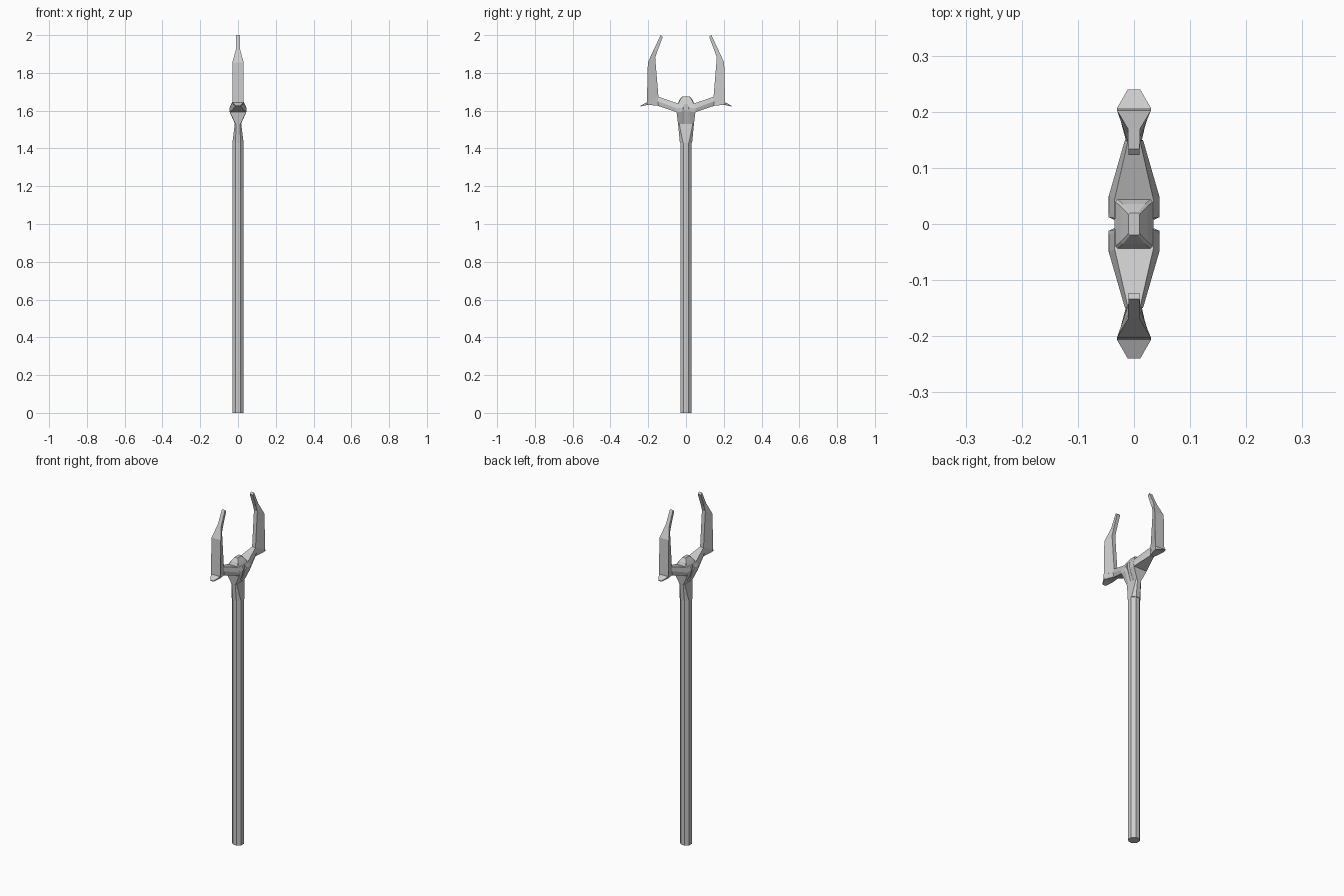
import bpy, bmesh, math


def finish(name, bm, mirror=False):
    bmesh.ops.recalc_face_normals(bm, faces=bm.faces)
    me = bpy.data.meshes.new(name)
    bm.to_mesh(me)
    bm.free()
    ob = bpy.data.objects.new(name, me)
    bpy.context.collection.objects.link(ob)
    if mirror:
        mod = ob.modifiers.new("Mirror", 'MIRROR')
        mod.use_axis = (False, True, False)
        mod.use_mirror_merge = False
    return ob


def bridge(name, rings, mirror=False):
    """Skin a chain of equal-sized rings and cap both ends."""
    bm = bmesh.new()
    vs = [[bm.verts.new(p) for p in r] for r in rings]
    n = len(vs[0])
    for a, b in zip(vs, vs[1:]):
        for i in range(n):
            j = (i + 1) % n
            bm.faces.new((a[i], a[j], b[j], b[i]))
    bm.faces.new(vs[0])
    bm.faces.new(vs[-1])
    return finish(name, bm, mirror)


def loft(name, sections, mirror=True):
    """Each section is a half outline of (half width, y, z), reflected in x."""
    rings = [list(s) + [(-x, y, z) for x, y, z in reversed(s)] for s in sections]
    return bridge(name, rings, mirror)


def octagon(z, r):
    return [(r * math.cos(a), r * math.sin(a), z)
            for a in (math.pi / 8 + i * math.pi / 4 for i in range(8))]


def chamfered(z, hx, hy, c):
    pts = [(hx, hy - c), (hx - c, hy), (-hx + c, hy), (-hx, hy - c)]
    return [(x, y, z) for x, y in pts + [(-x, -y) for x, y in pts]]


# Shaft, flattening into the collar below the fork
bridge("shaft", [octagon(0, 0.032), octagon(1.43, 0.032)])
bridge("collar", [chamfered(1.43, 0.0296, 0.0325, 0.017),
                  chamfered(1.53, 0.017, 0.042, 0.006)])

# Recessed core between the two struts
bridge("core", [chamfered(1.53, 0.014, 0.025, 0.003),
                chamfered(1.60, 0.034, 0.025, 0.003),
                chamfered(1.637, 0.034, 0.025, 0.003)])

# Struts flaring up from the collar into the arms
loft("strut", [
    [(0.015, 0.008, 1.53), (0.016, 0.025, 1.53), (0.014, 0.042, 1.53)],
    [(0.036, 0.008, 1.595), (0.045, 0.018, 1.595), (0.043, 0.050, 1.592)],
    [(0.045, 0.012, 1.615), (0.045, 0.018, 1.615), (0.045, 0.050, 1.613)],
    [(0.034, 0.010, 1.638), (0.035, 0.018, 1.638), (0.035, 0.045, 1.638)],
])

# Arms reaching out to the prongs
loft("arm", [
    [(0.035, 0.042, 1.638), (0.045, 0.050, 1.612), (0.042, 0.050, 1.592)],
    [(0.011, 0.147, 1.674), (0.016, 0.150, 1.650), (0.012, 0.145, 1.624)],
])

# Elbow with outward spur
loft("spur", [
    [(0.011, 0.147, 1.674), (0.012, 0.140, 1.625)],
    [(0.030, 0.207, 1.644), (0.026, 0.203, 1.631)],
    [(0.011, 0.240, 1.627), (0.011, 0.240, 1.622)],
])

# Upright prongs, bending inward at the tip
loft("prong", [
    [(0.030, 0.207, 1.643), (0.011, 0.146, 1.674)],
    [(0.030, 0.202, 1.855), (0.011, 0.163, 1.880)],
    [(0.011, 0.170, 1.925), (0.010, 0.154, 1.908)],
    [(0.010, 0.134, 2.000), (0.010, 0.123, 1.990)],
])

# Faceted cap in the middle of the fork
bridge("cap", [chamfered(1.635, 0.035, 0.045, 0.004),
               chamfered(1.655, 0.024, 0.036, 0.004),
               chamfered(1.676, 0.010, 0.020, 0.003)])
